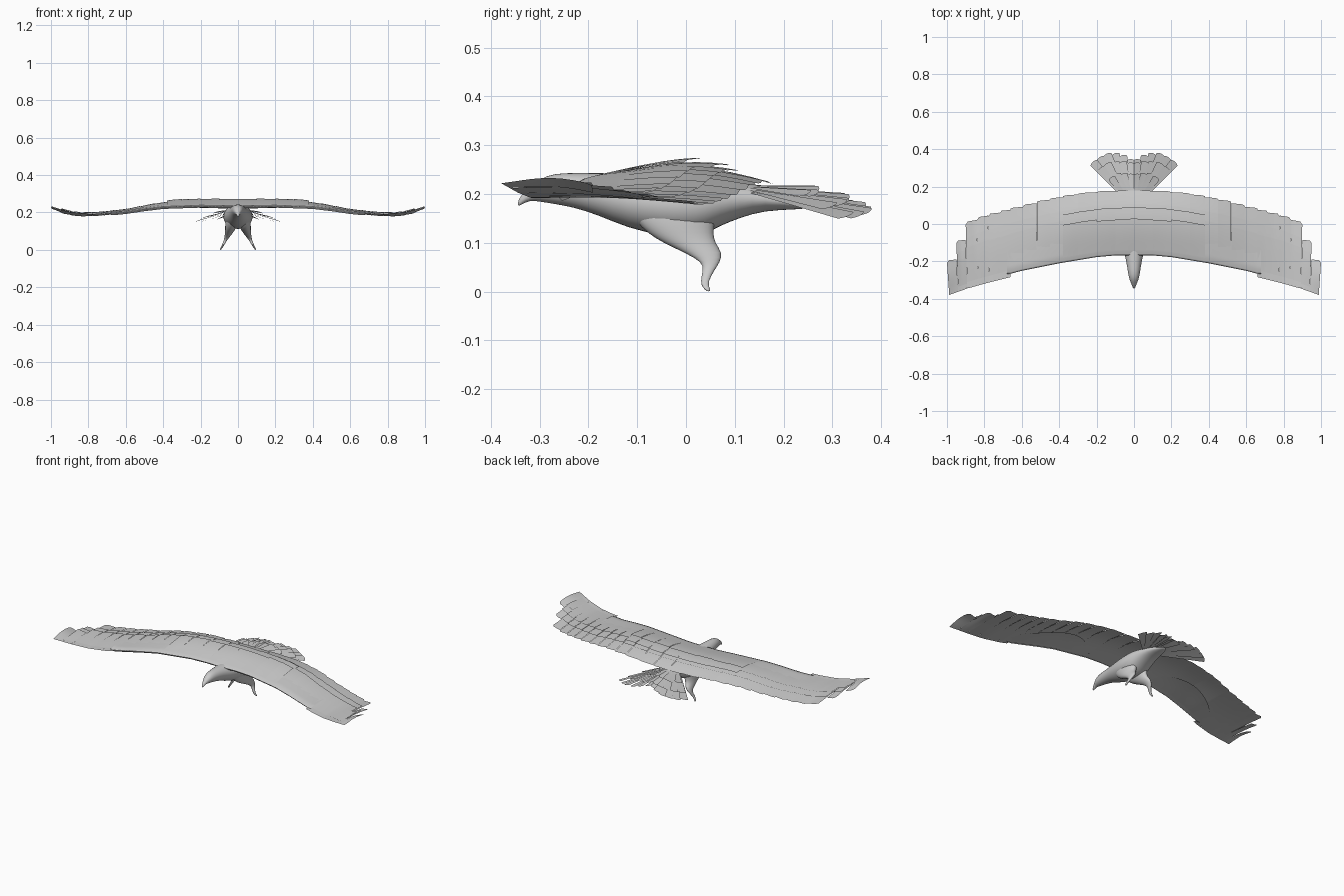
import bpy, bmesh, math, random

if "Cube" in bpy.data.objects:
    bpy.data.objects.remove(bpy.data.objects["Cube"])
random.seed(4)

GREY = bpy.data.materials.new("plumage grey")
GREY.diffuse_color = (0.6, 0.6, 0.6, 1)
GREY.use_nodes = True
GREY.node_tree.nodes["Principled BSDF"].inputs["Base Color"].default_value = GREY.diffuse_color


def finish(name, bm, mirror=False, closed=False):
    if closed:
        bmesh.ops.recalc_face_normals(bm, faces=bm.faces)
    me = bpy.data.meshes.new(name)
    bm.to_mesh(me)
    bm.free()
    ob = bpy.data.objects.new(name, me)
    bpy.context.collection.objects.link(ob)
    me.materials.append(GREY)
    for p in me.polygons:
        p.use_smooth = True
    if mirror:
        ob.modifiers.new("Mirror", 'MIRROR').use_mirror_merge = False
    return ob


def lerp_table(tab, x):
    """Piecewise-linear profile lookup."""
    for (x0, y0), (x1, y1) in zip(tab, tab[1:]):
        if x <= x1:
            return y0 + (y1 - y0) * (x - x0) / (x1 - x0)
    return tab[-1][1]


def sheet(bm, fn, nu, nv):
    """Open grid whose normals face up when u runs along x and v along y."""
    g = [[bm.verts.new(fn(i / nu, j / nv)) for j in range(nv + 1)] for i in range(nu + 1)]
    for i in range(nu):
        for j in range(nv):
            bm.faces.new((g[i][j], g[i + 1][j], g[i + 1][j + 1], g[i][j + 1]))


def loft(name, rings, mirror=False):
    """Closed tube through rings of points."""
    bm = bmesh.new()
    vs = [[bm.verts.new(p) for p in r] for r in rings]
    n = len(vs[0])
    for a, b in zip(vs, vs[1:]):
        for i in range(n):
            bm.faces.new((a[i], a[(i + 1) % n], b[(i + 1) % n], b[i]))
    bm.faces.new(vs[0])
    bm.faces.new(vs[-1])
    ob = finish(name, bm, mirror, True)
    sub = ob.modifiers.new("Smooth", 'SUBSURF')
    sub.levels = sub.render_levels = 1


ANG = [2 * math.pi * i / 16 for i in range(16)]

# Body with head and hooked beak: y, bottom, top, half width
BODY = [(-.345, .174, .184, .003), (-.338, .178, .199, .008), (-.32, .187, .213, .014),
        (-.30, .184, .232, .024), (-.27, .179, .243, .031), (-.23, .172, .244, .037),
        (-.18, .156, .244, .046), (-.12, .129, .243, .063), (-.05, .113, .245, .078),
        (0, .109, .245, .081), (.04, .116, .245, .077), (.07, .134, .24, .07),
        (.11, .150, .23, .06), (.16, .166, .215, .05), (.23, .168, .19, .03),
        (.26, .172, .18, .01)]
loft("body", [[(w * math.cos(a), y, (b + t) / 2 + (t - b) / 2 * math.sin(a)) for a in ANG]
              for y, b, t, w in BODY])

# Thighs flowing into splayed legs: z, x, y, x radius, y radius
LEG = [(.20, .03, -.02, .028, .07), (.17, .034, -.026, .032, .088), (.145, .036, -.022, .033, .083),
       (.12, .038, -.012, .031, .069), (.10, .045, .006, .024, .054),
       (.08, .053, .036, .018, .040), (.06, .063, .052, .011, .018), (.045, .07, .047, .008, .012),
       (.02, .083, .037, .006, .008), (.008, .09, .041, .005, .007), (0, .095, .047, .003, .004)]
loft("legs", [[(x + rx * math.cos(a), y + ry * math.sin(a), z) for a in ANG]
              for z, x, y, rx, ry in LEG], mirror=True)

# Wing planform and height profiles along the span
LEAD = [(0, -.168), (.1, -.168), (.2, -.177), (.4, -.21), (.6, -.25), (.66, -.266),
        (.6601, -.284), (.8, -.318), (.9, -.345), (1, -.379)]
TRAIL = [(0, .18), (.15, .176), (.3, .158), (.45, .13), (.6, .09), (.7, .066), (.78, .045),
         (.84, .022), (.8999, -.005), (.90, -.085), (.9499, -.095), (.95, -.19), (1, -.20)]
Z_LEAD = [(0, .235), (.2, .238), (.4, .231), (.5, .219), (.6, .204), (.7, .194), (.8, .192),
          (.9, .203), (1, .222)]
Z_TRAIL = [(0, .220), (.3, .228), (.45, .220), (.6, .198), (.75, .183), (.85, .180), (.93, .194),
           (1, .224)]
HUMP = [(0, .026), (.35, .02), (.6, .008), (.9, .004), (1, .011)]


def wing(x, t, lift=0.0, end=None):
    y0 = lerp_table(LEAD, x)
    y1 = lerp_table(TRAIL, x) if end is None else end
    s = min(1, (t * (y1 - y0)) / (lerp_table(TRAIL, x) - y0))
    z = lerp_table(Z_LEAD, x) * (1 - s) + lerp_table(Z_TRAIL, x) * s
    z += lerp_table(HUMP, x) * math.sin(math.pi * s ** 1.15) + lift
    if x > .66:   # tip edge leans inward toward the front
        x -= .012 * (1 - t) * (x - .66) / .34
    return (x, y0 + t * (y1 - y0), z)


COLS = [0, .1, .2, .3, .38, .45, .52, .59, .66, .72, .78, .84, .9, .95, 1]


def feather_row(name, t0, t1, lift, first=0, last=14, jag=.014):
    """Overlapping strips, each ending in its own slightly stepped tip."""
    bm = bmesh.new()
    for k in range(first, last):
        xa, xb = COLS[k] + .00011, COLS[k + 1]
        la = random.uniform(-jag, 0) if t1 < 1 else 0
        step = .014 if t1 >= 1 and k > 7 else .004

        def fn(u, v):
            x = xa + (xb - .00011 - xa) * u
            full = lerp_table(TRAIL, x)
            if t1 >= 1:
                full = lerp_table(TRAIL, xa) * .6 + full * .4 - step * (u > .8)
            t = t0 + (t1 + la - t0) * v
            return wing(x, t, lift * (.25 + .75 * v) - .002 * u * v, full)
        sheet(bm, fn, 5, 8)
    finish(name, bm, mirror=True)


feather_row("flight_feathers", 0, 1, 0)
feather_row("greater_coverts", .12, .80, .007, last=13)
feather_row("middle_coverts", .1, .64, .012, last=13)
feather_row("back_coverts", .1, .74, .015, last=4, jag=.01)
feather_row("upper_back_coverts", .08, .58, .021, last=4, jag=.03)


# Smooth leading edge: a rounded lip running back over the coverts
def front_fn(u, v):
    x = u * .68
    _, y, z = wing(min(x, .66), max(0, v - .15) * .5)
    if v < .15:
        k = 1 - v / .15
        return (x, y + .012 * k, z - .012 * k)
    return (x, y, z + .006 * math.sin(min(1, (v - .15) * 4) * math.pi / 2))


bm = bmesh.new()
sheet(bm, front_fn, 34, 20)
finish("leading_edge", bm, mirror=True)


# Pads of small feathers beneath each wing
def pad_fn(u, v):
    x = .24 + .46 * u
    t = .08 + v * (.08 + .40 * math.sin(math.pi * u) ** .6)
    p = wing(x, t)
    return (p[0], p[1], p[2] - .002 - .009 * math.sin(math.pi * u) * v)


bm = bmesh.new()
sheet(bm, pad_fn, 20, 6)
finish("underwing_pads", bm, mirror=True)


# Tail fan in overlapping tiers
def tail_tier(name, lengths, r0, lift, spread):
    bm = bmesh.new()
    n = len(lengths)
    for i, r1 in enumerate(lengths):
        a0, a1 = spread * i / n, spread * (i + 1.15) / n

        def fn(u, v):
            a = math.radians(a0 + (a1 - a0) * u)
            r = r0 + (r1 - r0) * v - .006 * v ** 4 * abs(2 * u - 1) ** 2
            x, y = r * math.sin(a), .08 + r * math.cos(a)
            return (x, y, .216 - .11 * r - .1 * x + lift * (.3 + .7 * v)
                    - .010 * u * v + .003 * (i % 2) * v)
        sheet(bm, fn, 4, 6)
    finish(name, bm, mirror=True)


tail_tier("tail_feathers", [.268, .295, .315, .33, .333, .335], .04, 0, 44)
tail_tier("tail_middle_coverts", [.25, .262, .272, .285, .285], .04, .013, 43)
tail_tier("tail_upper_coverts", [.19, .2, .21, .21], .04, .022, 40)
